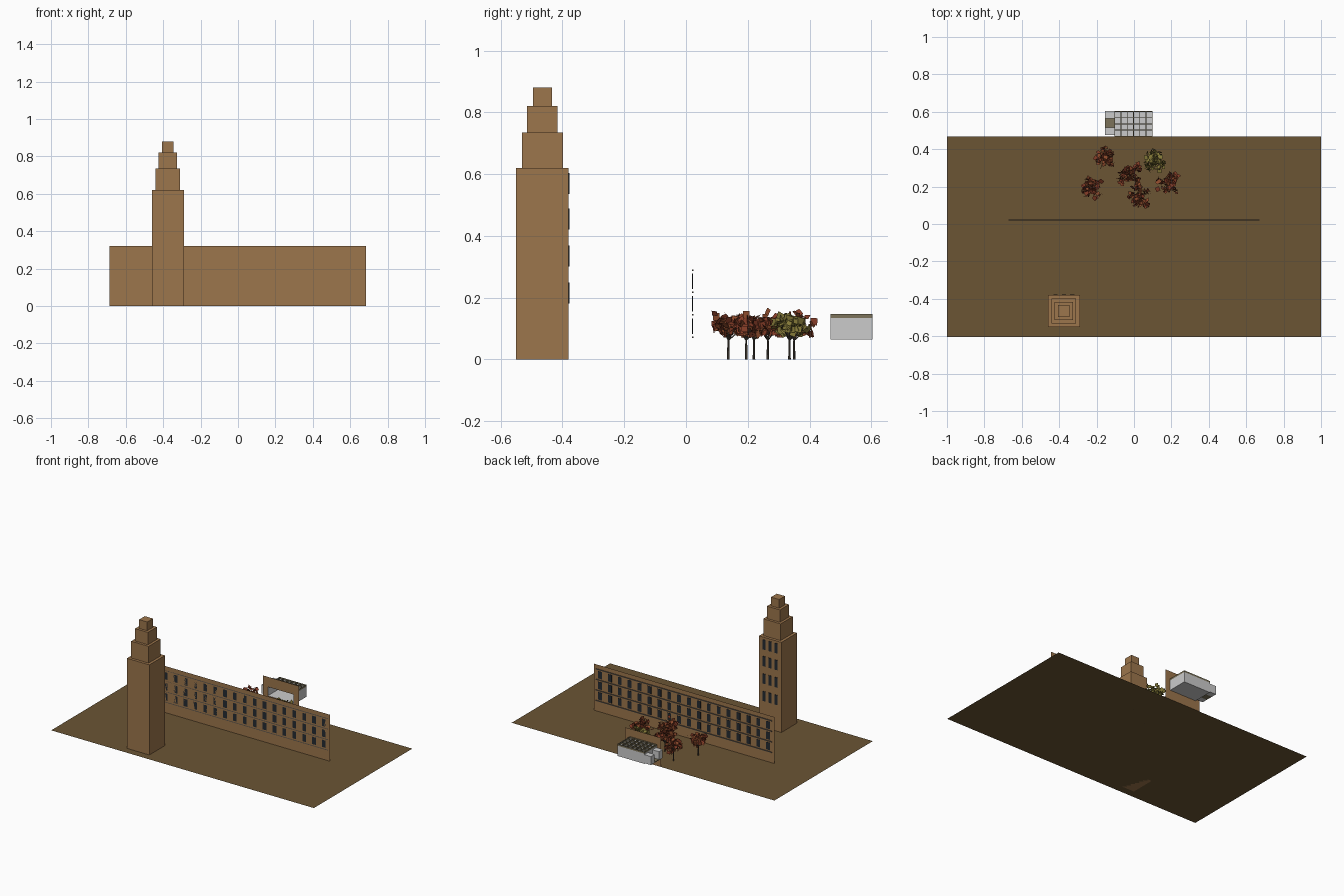
import bpy, bmesh, math, random
from mathutils import Vector, Matrix, Euler

if "Cube" in bpy.data.objects:
    bpy.data.objects.remove(bpy.data.objects["Cube"])

random.seed(4)


def mat(name, r, g, b):
    m = bpy.data.materials.new(name)
    m.diffuse_color = (r, g, b, 1)
    m.use_nodes = True
    m.node_tree.nodes["Principled BSDF"].inputs["Base Color"].default_value = m.diffuse_color
    return m


EARTH = mat("earth", .147, .09, .034)
STONE = mat("sandstone", .335, .18, .072)
GLASS = mat("dark glass", .018, .023, .03)
LEDGE = mat("ledge grey", .1, .085, .07)
GREY = mat("light grey", .6, .6, .6)
TAN = mat("olive tan", .2, .17, .1)
BARK = mat("bark", .07, .058, .045)
RED = mat("red leaves", .23, .045, .02)
RUST = mat("rust leaves", .27, .07, .025)
OLIVE = mat("olive leaves", .23, .19, .04)


def finish(bm, name, *mats):
    me = bpy.data.meshes.new(name)
    bm.to_mesh(me)
    bm.free()
    for m in mats:
        me.materials.append(m)
    ob = bpy.data.objects.new(name, me)
    bpy.context.collection.objects.link(ob)
    return ob


def add_box(bm, x0, x1, y0, y1, z0, z1):
    m = Matrix.Translation(((x0 + x1) / 2, (y0 + y1) / 2, (z0 + z1) / 2))
    bmesh.ops.create_cube(bm, size=1, matrix=m @ Matrix.Diagonal((x1 - x0, y1 - y0, z1 - z0, 1)))


def boxes(name, material, items):
    bm = bmesh.new()
    for it in items:
        add_box(bm, *it)
    return finish(bm, name, material)


def sheets(name, material, y, rects):
    """Upright single-sided sheets facing the back (+y)."""
    bm = bmesh.new()
    for x0, x1, z0, z1 in rects:
        bm.faces.new([bm.verts.new(p) for p in
                      ((x0, y, z0), (x0, y, z1), (x1, y, z1), (x1, y, z0))])
    return finish(bm, name, material)


# ground sheet
bm = bmesh.new()
bm.faces.new([bm.verts.new(p) for p in
              ((-1, -.603, 0), (1, -.603, 0), (1, .467, 0), (-1, .467, 0))])
finish(bm, "ground", EARTH)

# stepped tower
TX, TY = -.375, -.465
z = 0
for i, (half, top) in enumerate(((.085, .62), (.066, .735), (.049, .82), (.031, .88))):
    boxes(f"tower_tier_{i + 1}", STONE, [(TX - half, TX + half, TY - half, TY + half, z, top)])
    z = top
boxes("tower_windows", GLASS,
      [(TX + dx - .011, TX + dx + .011, TY + .085, TY + .088, cz - .034, cz + .034)
       for dx in (-.045, 0, .045) for cz in (.215, .335, .455, .57)])

# long facade sheet with windows and ledges on its back side
sheets("facade", STONE, .02, [(-.688, .685, 0, .32)])
boxes("facade_windows", GLASS,
      [(x - .014, x + .014, .02, .022, cz - .025, cz + .025)
       for x in (-.64 + i * 1.28 / 17 for i in range(18)) for cz in (.108, .18, .253)])
boxes("facade_ledges", LEDGE,
      [(-.67, .67, .02, .025, cz - .0025, cz + .0025) for cz in (.072, .144, .217, .289)])

# room wall sheet with a wide window opening
X0, X1, Y0, Y1 = -.105, .1, .467, .603
sheets("room_outer_wall", STONE, Y0,
       [(-.137, .137, 0, .07), (-.137, .137, .131, .2),
        (-.137, -.1, .07, .131), (.096, .137, .07, .131)])

# hanging room, open toward the trees
T = .004
boxes("room_shell", GREY, [
    (X0, X1, Y0, Y1, .065, .065 + T),
    (X0, X1, Y0, Y1, .131, .135),
    (X0, X1, Y1 - T, Y1, .069, .131),
    (X0, X0 + T, Y0, Y1 - T, .069, .131),
    (X1 - T, X1, Y0, Y1 - T, .069, .131)])

# ceiling lattice above the room
grid = []
for i in range(7):
    x = X0 + (X1 - X0 - .004) * i / 6
    grid.append((x, x + .004, Y0, Y1, .135, .147))
for i in range(5):
    y = Y0 + (Y1 - Y0 - .004) * i / 4
    grid.append((X0, X1, y, y + .004, .135, .1465))
boxes("ceiling_lattice", TAN, grid)

# side entry at the room's left end
boxes("entry_blocks", GREY, [(-.155, X0, .475, .515, .07, .128),
                             (-.155, X0, .563, Y1, .07, .128)])
boxes("entry_floor", TAN, [(-.155, X0, .515, .563, .07, .075)])


# trees
def limb(bm, a, b, r0, r1):
    d = b - a
    m = Matrix.Translation((a + b) / 2) @ d.to_track_quat('Z', 'Y').to_matrix().to_4x4()
    bmesh.ops.create_cone(bm, cap_ends=True, segments=6, radius1=r0, radius2=r1,
                          depth=d.length, matrix=m)


def tree(n, x, y, leaf_mats):
    wood, leaf = bmesh.new(), bmesh.new()
    fork = Vector((x, y, .062))
    limb(wood, Vector((x, y, 0)), fork, .0042, .003)
    for i in range(8):
        a = math.tau * (i + random.uniform(-.25, .25)) / 8
        r = random.uniform(.03, .055) if i % 3 else .015
        tip = fork + Vector((r * math.cos(a), r * math.sin(a), random.uniform(.035, .06)))
        limb(wood, fork, tip, .0022, .001)
        # clump of square leaf cards around each branch tip
        for _ in range(13):
            off = Vector([random.gauss(0, s) for s in (.012, .012, .014)])
            rot = Euler([random.uniform(0, math.tau) for _ in range(3)]).to_matrix().to_4x4()
            s = random.uniform(.008, .0125)
            pos = tip + off
            pos.z = min(max(pos.z, .082), .158)
            vs = bmesh.ops.create_grid(leaf, x_segments=1, y_segments=1, size=s,
                                       matrix=Matrix.Translation(pos) @ rot)["verts"]
            k = random.randrange(len(leaf_mats))
            for f in {f for v in vs for f in v.link_faces}:
                f.material_index = k
    finish(wood, f"tree_{n}_branches", BARK)
    finish(leaf, f"tree_{n}_leaves", *leaf_mats)


for n, (x, y) in enumerate(((-.23, .195), (.03, .137), (.19, .22), (-.025, .265), (-.15, .35))):
    tree(n + 1, x, y, (RED, RUST))
tree(6, .11, .335, (OLIVE,))
